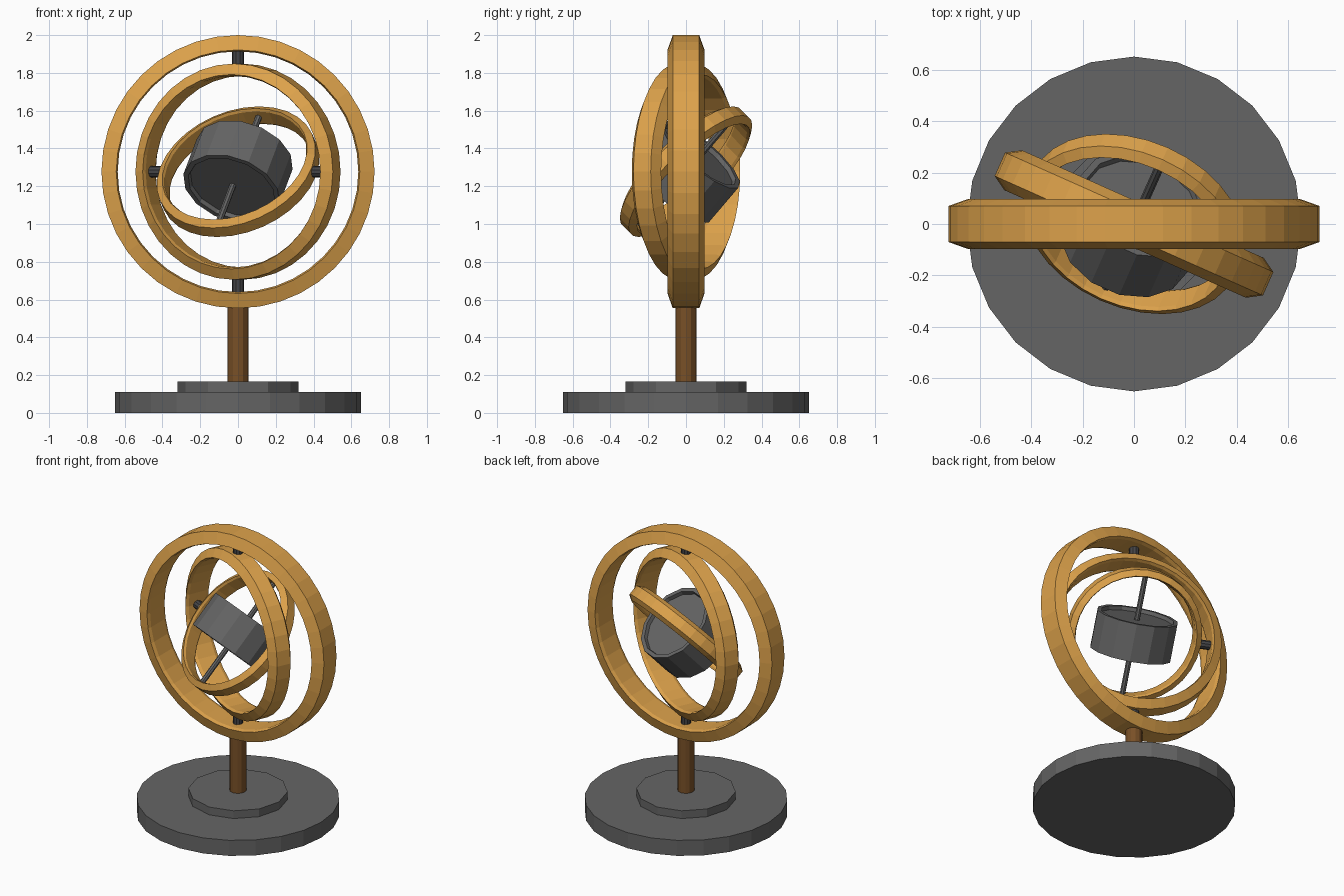
import bpy, bmesh
from math import cos, sin, pi, radians
from mathutils import Matrix

if "Cube" in bpy.data.objects:
    bpy.data.objects.remove(bpy.data.objects["Cube"])


def material(name, rgb):
    m = bpy.data.materials.new(name)
    m.diffuse_color = (*rgb, 1)
    m.use_nodes = True
    m.node_tree.nodes["Principled BSDF"].inputs["Base Color"].default_value = m.diffuse_color
    return m


GOLD = material("gold", (0.72, 0.36, 0.07))
BROWN = material("brown", (0.19, 0.08, 0.02))
GREY = material("grey", (0.13, 0.13, 0.13))
DARK = material("dark_grey", (0.06, 0.06, 0.065))


def lathe(name, profile, sides, mat, matrix=Matrix(), closed=False):
    """Spin (radius, height) points about local z; closed profiles make rings."""
    bm = bmesh.new()
    loops = [[bm.verts.new((r * cos(2 * pi * i / sides), r * sin(2 * pi * i / sides), z))
              for i in range(sides)] for r, z in profile]
    pairs = list(zip(loops, loops[1:]))
    if closed:
        pairs.append((loops[-1], loops[0]))
    else:
        bm.faces.new(loops[0])
        bm.faces.new(loops[-1])
    for a, b in pairs:
        for i in range(sides):
            j = (i + 1) % sides
            bm.faces.new((a[i], a[j], b[j], b[i]))
    bmesh.ops.recalc_face_normals(bm, faces=bm.faces)
    me = bpy.data.meshes.new(name)
    bm.to_mesh(me)
    bm.free()
    me.materials.append(mat)
    ob = bpy.data.objects.new(name, me)
    ob.matrix_world = matrix
    bpy.context.collection.objects.link(ob)
    return ob


def rod(name, r, z0, z1, sides, mat, matrix=Matrix()):
    return lathe(name, [(r, z0), (r, z1)], sides, mat, matrix)


def ring(name, outer, inner, edge, half, sides, matrix):
    """Gimbal ring standing in local xz, narrower at its outer edge."""
    bore = inner - 0.008
    profile = [(outer, -edge), (outer, edge), (inner, half),
               (bore, half * 0.75), (bore, -half * 0.75), (inner, -half)]
    lathe(name, profile, sides, GOLD, matrix @ Matrix.Rotation(pi / 2, 4, 'X'), True)


# Stand
rod("base", 0.652, 0, 0.11, 24, GREY)
rod("base_step", 0.32, 0.11, 0.165, 12, GREY)
rod("post", 0.055, 0.16, 0.58, 12, BROWN)

# Nested frames: each turns inside the one before
outer_frame = Matrix.Translation((0, 0, 1.277))
middle_frame = outer_frame @ Matrix.Rotation(radians(-24), 4, 'Z')
inner_frame = middle_frame @ Matrix.Rotation(radians(-43), 4, 'X')

# Gimbal rings
ring("outer_ring", 0.723, 0.645, 0.07, 0.098, 40, outer_frame)
ring("middle_ring", 0.572, 0.515, 0.05, 0.085, 36, middle_frame)
ring("inner_ring", 0.44, 0.402, 0.035, 0.06, 32, inner_frame)

# Pivots between the rings
sideways = middle_frame @ Matrix.Rotation(pi / 2, 4, 'Y')
for label, s in (("a", 1), ("b", -1)):
    rod("vertical_pivot_" + label, 0.033, s * 0.55, s * 0.66, 10, DARK, outer_frame)
    rod("side_pivot_" + label, 0.03, s * 0.42, s * 0.53, 10, DARK, sideways)

# Rotor with a dished recess on both faces, on its axle
rod("axle", 0.018, -0.415, 0.415, 8, GREY, inner_frame)
lathe("rotor", [(0.235, -0.1), (0.24, -0.125), (0.267, -0.125),
                (0.267, 0.125), (0.24, 0.125), (0.235, 0.1)], 14, GREY, inner_frame)
